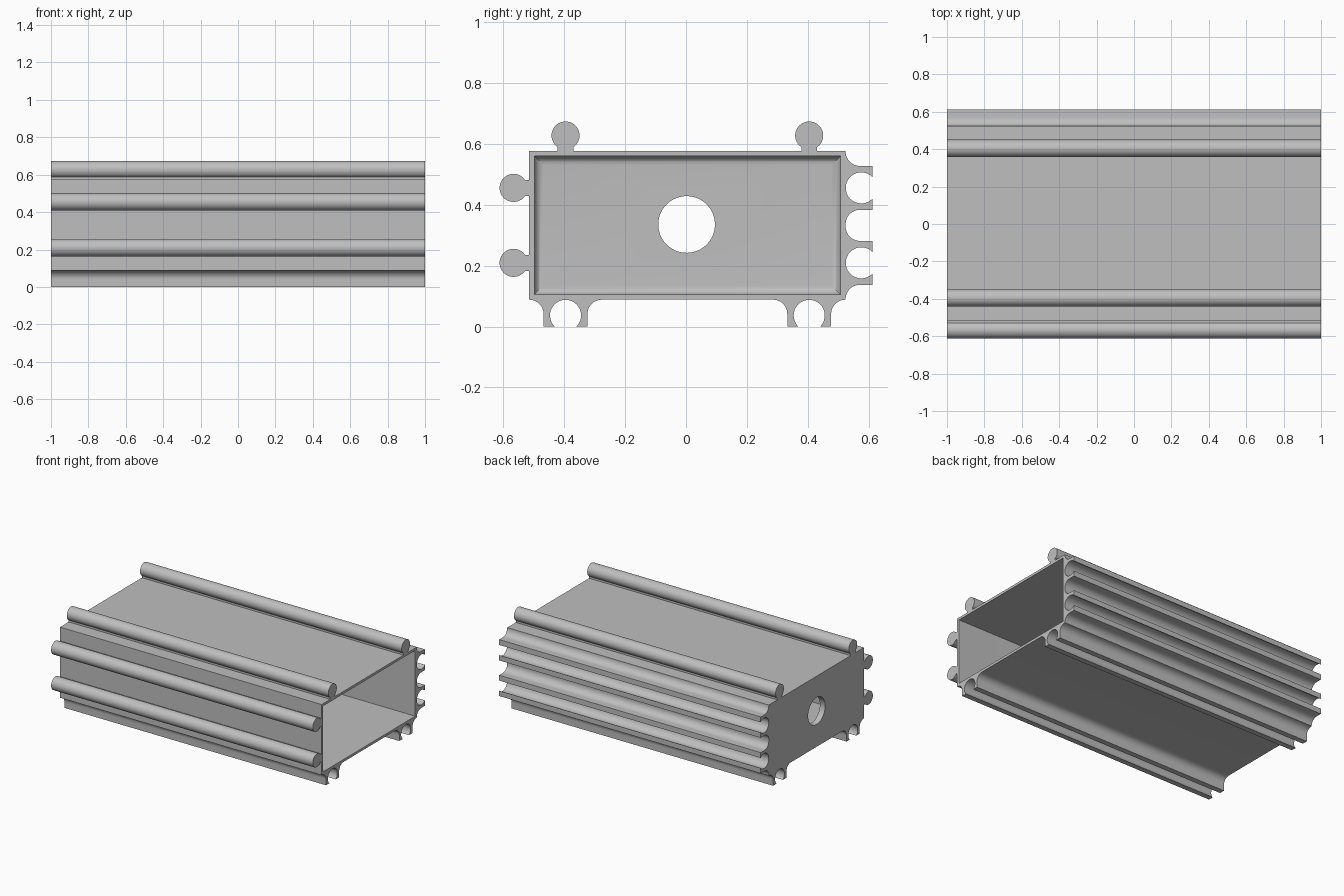
import bpy, bmesh
from math import pi, sin, cos, asin, radians
from mathutils import Matrix, Vector

if "Cube" in bpy.data.objects:
    bpy.data.objects.remove(bpy.data.objects["Cube"], do_unlink=True)

grey = bpy.data.materials.new("light_grey")
grey.use_nodes = True
colour = (0.52, 0.52, 0.52, 1)
grey.diffuse_color = colour
grey.node_tree.nodes["Principled BSDF"].inputs["Base Color"].default_value = colour

# Body cross-section: centre and half sizes in y and z
CENTRE = Vector((0.0045, 0.332))
HALF_Y, HALF_Z = 0.5195, 0.244
SPACING_Y, SPACING_Z = 0.4, 0.123


def arc(t, o, r, start, end, n):
    return [(t + r * cos(start + (end - start) * i / n),
             o + r * sin(start + (end - start) * i / n)) for i in range(n + 1)]


def peg():
    """Round bead on a narrow neck, as (along, outward) points."""
    r, neck = 0.046, 0.026
    d = asin(neck / r)
    return ([(-neck, 0)] + arc(0, 0.051, r, -pi / 2 - d, -5 * pi / 2 + d, 40)
            + [(neck, 0)])


def socket():
    """Round groove between two lips with filleted feet."""
    r, half, fillet, height = 0.051, 0.072, 0.047, 0.088
    a = asin((height - r) / r)
    return (arc(-half - fillet, fillet, fillet, -pi / 2, 0, 12)
            + [(-half, height)]
            + arc(0, r + 0.0005, r, pi - a, 2 * pi + a, 40)
            + [(half, height)]
            + arc(half + fillet, fillet, fillet, pi, 3 * pi / 2, 12))


def side(along, distance, reach, spacing, shape):
    """One wall of the outline, ending in its corner."""
    out = Vector((along.y, -along.x))
    base = CENTRE + out * distance
    pts = [base + along * (s * spacing + t) + out * o
           for s in (-1, 1) for t, o in shape()]
    return pts + [base + along * reach]


def finish(bm, name):
    bmesh.ops.recalc_face_normals(bm, faces=bm.faces)
    mesh = bpy.data.meshes.new(name)
    bm.to_mesh(mesh)
    bm.free()
    mesh.materials.append(grey)
    obj = bpy.data.objects.new(name, mesh)
    bpy.context.collection.objects.link(obj)
    return obj


# Outline, counter-clockwise: sockets below and behind, pegs above and in front
outline = (side(Vector((1, 0)), HALF_Z, HALF_Y, SPACING_Y, socket)
           + side(Vector((0, 1)), HALF_Y, HALF_Z, SPACING_Z, socket)
           + side(Vector((-1, 0)), HALF_Z, HALF_Y, SPACING_Y, peg)
           + side(Vector((0, -1)), HALF_Y, HALF_Z, SPACING_Z, peg))

# Drawer body, extruded along x
bm = bmesh.new()
end = bm.faces.new([bm.verts.new((-1, p.x, p.y)) for p in outline])
grown = bmesh.ops.extrude_face_region(bm, geom=[end], use_keep_orig=True)["geom"]
bmesh.ops.translate(bm, vec=(2, 0, 0),
                    verts=[g for g in grown if isinstance(g, bmesh.types.BMVert)])
body = finish(bm, "drawer_body")

# Cavity, open at +x, with rounded edges around its floor
wall, floor_x, open_x = 0.017, -0.96, 1.1
bm = bmesh.new()
bmesh.ops.create_cube(bm, size=1)
bmesh.ops.scale(bm, verts=bm.verts, vec=(open_x - floor_x,
                2 * (HALF_Y - wall), 2 * (HALF_Z - wall)))
bmesh.ops.translate(bm, verts=bm.verts,
                    vec=((open_x + floor_x) / 2, CENTRE.x, CENTRE.y))
floor_edges = [e for e in bm.edges if all(v.co.x < 0 for v in e.verts)]
bmesh.ops.bevel(bm, geom=floor_edges, offset=0.03, segments=8, profile=0.5,
                affect='EDGES')
cavity = finish(bm, "cavity_cutter")

# Finger hole through the closed end
bm = bmesh.new()
bmesh.ops.create_cone(bm, cap_ends=True, segments=64, radius1=0.093,
                      radius2=0.093, depth=0.4,
                      matrix=Matrix.Translation((-1, 0.002, 0.335))
                      @ Matrix.Rotation(pi / 2, 4, 'Y'))
hole = finish(bm, "hole_cutter")

bpy.context.view_layer.objects.active = body
for cutter in (cavity, hole):
    cutter.hide_render = True
    mod = body.modifiers.new(cutter.name, 'BOOLEAN')
    mod.operation = 'DIFFERENCE'
    mod.solver = 'EXACT'
    mod.object = cutter
    bpy.ops.object.modifier_apply(modifier=mod.name)
    bpy.data.objects.remove(cutter, do_unlink=True)

bpy.ops.object.select_all(action='DESELECT')
body.select_set(True)
bpy.ops.object.shade_smooth_by_angle(angle=radians(30))
